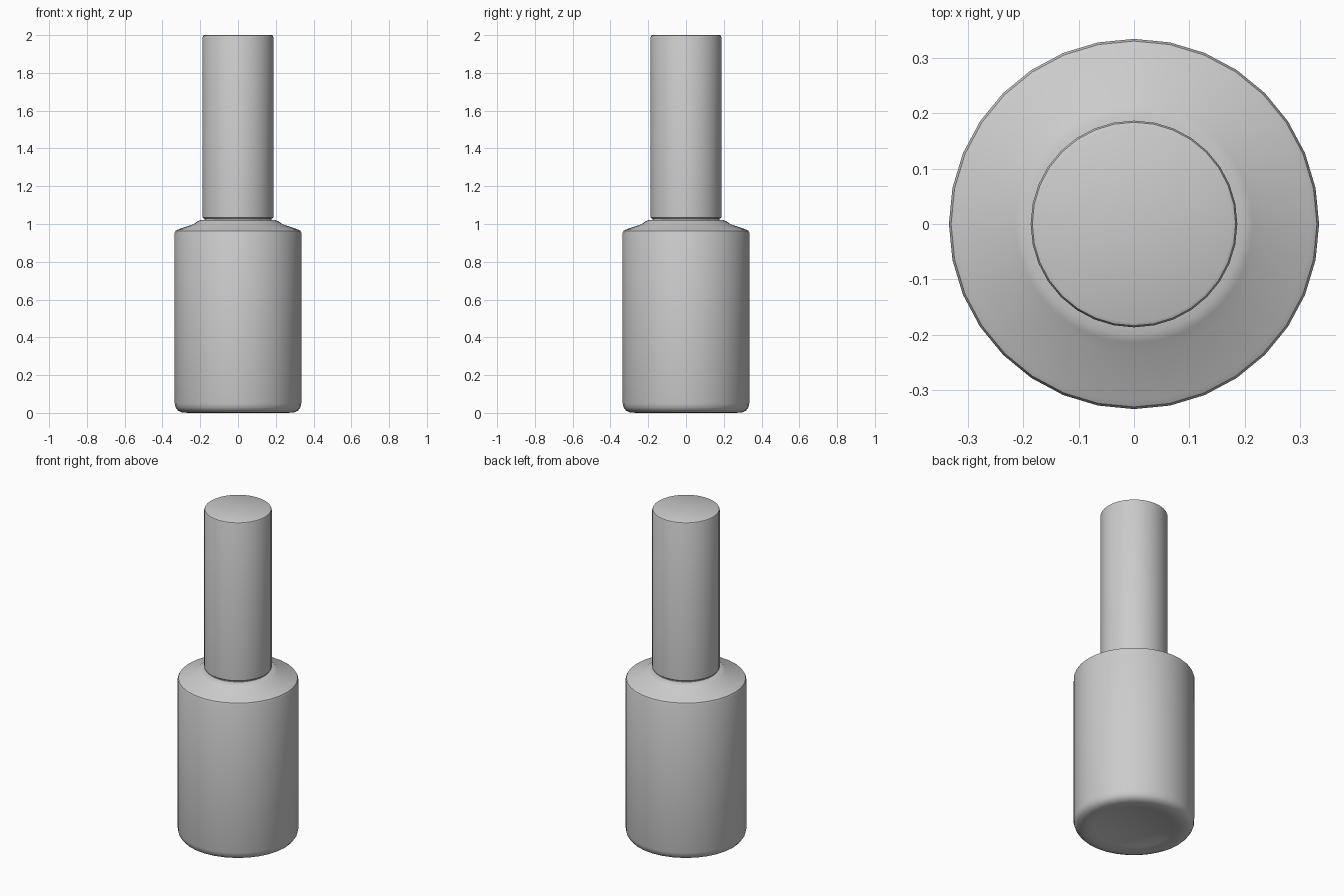
import bpy, bmesh, math

if "Cube" in bpy.data.objects:
    bpy.data.objects.remove(bpy.data.objects["Cube"])


def lathe(name, profile, sides):
    """Spin an (r, z) profile around z; r = 0 ends close to a point."""
    bm = bmesh.new()
    verts = [bm.verts.new((r, 0, z)) for r, z in profile]
    edges = [bm.edges.new(pair) for pair in zip(verts, verts[1:])]
    bmesh.ops.spin(bm, geom=verts + edges, axis=(0, 0, 1), cent=(0, 0, 0),
                   angle=math.tau, steps=sides, use_duplicate=False)
    bmesh.ops.remove_doubles(bm, verts=bm.verts, dist=0.0005)
    bmesh.ops.recalc_face_normals(bm, faces=bm.faces)
    mesh = bpy.data.meshes.new(name)
    bm.to_mesh(mesh)
    bm.free()
    obj = bpy.data.objects.new(name, mesh)
    bpy.context.collection.objects.link(obj)
    bpy.ops.object.select_all(action='DESELECT')
    obj.select_set(True)
    bpy.context.view_layer.objects.active = obj
    bpy.ops.object.shade_smooth_by_angle(angle=math.radians(30))
    return obj


# Bottle body: recessed base, rounded heel, straight wall, sloping shoulder, short neck
lathe("bottle_body", [
    (0, 0.03), (0.13, 0.03), (0.22, 0.008), (0.26, 0.0), (0.295, 0.002),
    (0.318, 0.012), (0.33, 0.028), (0.335, 0.05),
    (0.335, 0.955), (0.331, 0.964), (0.32, 0.97), (0.235, 0.999),
    (0.215, 1.014), (0.20, 1.02), (0.178, 1.022), (0.178, 1.04), (0, 1.04),
], 32)

# Tall cylindrical cap with a small edge round
lathe("cap", [
    (0, 1.028), (0.18, 1.028), (0.187, 1.034),
    (0.187, 1.99), (0.184, 1.997), (0.178, 2.0), (0, 2.0),
], 32)
